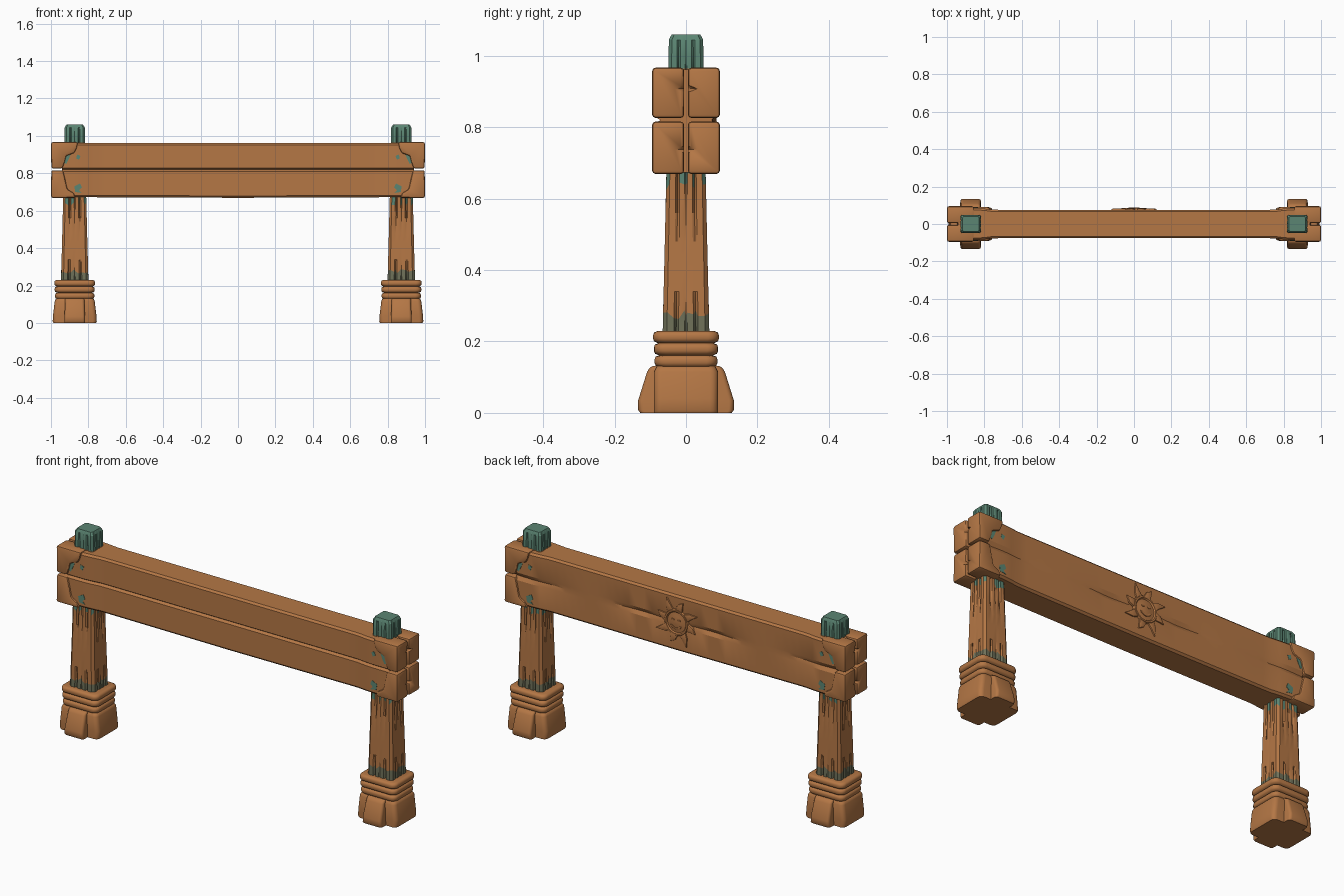
import bpy, bmesh, math, random
from mathutils import Vector

if "Cube" in bpy.data.objects:
    bpy.data.objects.remove(bpy.data.objects["Cube"])

random.seed(4)


def material(name, rgb):
    m = bpy.data.materials.new(name)
    m.diffuse_color = (*rgb, 1)
    m.use_nodes = True
    m.node_tree.nodes["Principled BSDF"].inputs["Base Color"].default_value = m.diffuse_color
    return m


MATS = [material("brown_wood", (0.46, 0.185, 0.06)),
        material("teal_paint", (0.105, 0.235, 0.17)),
        material("worn_paint", (0.16, 0.165, 0.10))]


def finish(name, bm, rule=None, angle=35):
    bmesh.ops.recalc_face_normals(bm, faces=bm.faces)
    for f in bm.faces:
        f.material_index = rule(f.calc_center_median()) if rule else 0
    me = bpy.data.meshes.new(name)
    bm.to_mesh(me)
    bm.free()
    for m in MATS:
        me.materials.append(m)
    ob = bpy.data.objects.new(name, me)
    bpy.context.collection.objects.link(ob)
    bpy.ops.object.select_all(action='DESELECT')
    ob.select_set(True)
    bpy.context.view_layer.objects.active = ob
    bpy.ops.object.shade_smooth_by_angle(angle=math.radians(angle))
    return ob


def loft(name, rings, rule=None, angle=35):
    """Skin a list of equal-length point rings and close both ends."""
    bm = bmesh.new()
    vs = [[bm.verts.new(p) for p in r] for r in rings]
    n = len(vs[0])
    for a, b in zip(vs, vs[1:]):
        for i in range(n):
            j = (i + 1) % n
            bm.faces.new((a[i], a[j], b[j], b[i]))
    bm.faces.new(vs[0])
    bm.faces.new(vs[-1])
    return finish(name, bm, rule, angle)


def prism(name, pts, y0, y1, bevel=0.0, mat=0):
    """Extrude an x-z outline along y, with rounded edges."""
    bm = bmesh.new()
    a = [bm.verts.new((x, y0, z)) for x, z in pts]
    b = [bm.verts.new((x, y1, z)) for x, z in pts]
    n = len(pts)
    for i in range(n):
        j = (i + 1) % n
        bm.faces.new((a[i], a[j], b[j], b[i]))
    bm.faces.new(a)
    bm.faces.new(b)
    bmesh.ops.recalc_face_normals(bm, faces=bm.faces)
    if bevel:
        bmesh.ops.bevel(bm, geom=bm.edges[:], offset=bevel, segments=2,
                        profile=0.5, affect='EDGES', clamp_overlap=True)
    return finish(name, bm, lambda c: mat)


def rounded_rect(cx, cy, hx, hy, r, z):
    pts = []
    for k, (sx, sy) in enumerate(((1, 1), (-1, 1), (-1, -1), (1, -1))):
        for i in range(5):
            t = math.pi / 2 * (k + i / 4)
            pts.append((cx + sx * (hx - r) + r * math.cos(t),
                        cy + sy * (hy - r) + r * math.sin(t), z))
    return pts


def lerp(table, z):
    for (a, u), (b, v) in zip(table, table[1:]):
        if z <= b:
            return u + (v - u) * max(0, (z - a) / (b - a))
    return table[-1][1]


# Plank beam: seam along the whole front, fading seam on the back
def beam_section(x):
    ax = abs(x)
    flare = min(1, max(0, (ax - 0.74) / 0.1))
    w = 0.076 + 0.010 * flare * flare * (3 - 2 * flare)
    gb = 0.013 * max(0, 1 - abs(ax - 0.2) / 0.25) + 0.014 * max(0, (ax - 0.55) / 0.4)
    zb, zt, g = 0.669 + 0.004 * ax, 0.962, 0.014
    sec = [(-w + .01, zb), (w - .01, zb), (w, zb + .01), (w, .80), (w - gb, .82), (w, .84),
           (w, zt - .01), (w - .01, zt), (-w + .01, zt), (-w, zt - .01),
           (-w, .829), (-w + g, .82), (-w, .811), (-w, zb + .01)]
    return [(x, y, z) for y, z in sec]


loft("beam", [beam_section(-0.94 + 1.88 * i / 40) for i in range(41)], angle=25)

# Cracked posts: groove columns on each side, depth changing with height
CX = 0.873
SIDE = [-.82, -.52, -.42, -.32, -.07, 0, .07, .32, .42, .52, .82]
LOW = [(0.2, .016), (0.25, .014), (0.34, 0), (0.48, 0), (0.67, .017),
       (0.93, .012), (1.02, .004), (1.06, 0)]
WIDTH = [(0.2, .066), (0.45, .060), (0.67, .055), (0.93, .050), (1.045, .048), (1.06, .040)]
LEVELS = [.2, .24, .275, .34, .42, .48, .56, .635, .67, .72, .93, .965, 1.0, 1.045, 1.06]


def post_ring(cx, z, jitter):
    h, depth, pts = lerp(WIDTH, z), lerp(LOW, z), []
    for k in range(4):
        c, s = round(math.cos(k * math.pi / 2)), round(math.sin(k * math.pi / 2))
        for i, t in enumerate(SIDE):
            d = depth * {2: 1, 8: 0.9, 5: 0.35}.get(i, 0)
            u, v = h - d, t * h
            x, y = u * c - v * s, u * s + v * c
            pts.append((cx + x * 1.12, y, z + jitter[k * 11 + i]))
    return pts


def post_rule(c):
    if c.z > 0.955:
        return 1
    if c.z < 0.285:
        return 2
    if 0.63 < c.z < 0.70 and math.sin(c.x * 190 + c.y * 120) > 0.25:
        return 1
    return 0


for sx, side in ((-1, "left"), (1, "right")):
    cx = sx * CX
    rings = []
    for z in LEVELS:
        amp = 0.012 if z in (.275, .635) else 0
        rings.append(post_ring(cx, z, [random.uniform(-amp, amp) for _ in range(44)]))
    loft(side + "_post", rings, post_rule, 30)

    # Collar of three stacked rope-like bands
    rings = []
    for b in range(3):
        for f, inset in ((0, .012), (.12, .003), (.35, 0), (.65, 0), (.88, .003), (1, .012)):
            z = 0.128 + 0.034 * (b + f * 0.98)
            r = inset - 0.002 * b
            rings.append(rounded_rect(cx, 0, .105 - r, .088 - r, .03, z))
    loft(side + "_collar", rings, angle=50)

    # Foot: wide block with a flared toe at front and back
    prof = [(0, .114), (.008, .118), (.04, .116), (.115, .107), (.126, .103), (.132, .094)]
    loft(side + "_foot", [rounded_rect(cx, 0, h, .09 - max(0, z - .115) * .5, .022, z)
                          for z, h in prof], angle=45)
    prof = [(0, .128), (.008, .134), (.035, .134), (.115, .109), (.126, .102), (.132, .092)]
    loft(side + "_foot_toes", [rounded_rect(cx, 0, .056 - z * .04, h, .014, z)
                               for z, h in prof], angle=45)

    # Diamond notches cut where the end blocks meet
    bm = bmesh.new()
    for z in (0.908, 0.738):
        o = Vector((sx * 1.0, 0, z))
        p = [bm.verts.new(o + Vector(v)) for v in
             ((.03, 0, 0), (-.03, 0, 0), (0, .032, 0), (0, -.032, 0), (0, 0, .014), (0, 0, -.014))]
        for a in (0, 1):
            for b in (2, 3):
                for c in (4, 5):
                    bm.faces.new((p[a], p[b], p[c]))
    cutter = finish(side + "_notch_cutter", bm)
    cutter.hide_render = True
    cutter.hide_viewport = True

    # Four end blocks with ragged inner edges
    upper = [(.855, .967), (1.0, .967), (.998, .826), (.938, .826), (.925, .865),
             (.918, .893), (.875, .908), (.862, .935)]
    lower = [(.935, .816), (.998, .816), (1.0, .669), (.868, .669), (.878, .695),
             (.912, .715), (.922, .76)]
    for tag, outline in (("upper", upper), ("lower", lower)):
        for sy, face in ((-1, "front"), (1, "back")):
            ob = prism(f"{side}_{tag}_{face}_end_block", [(sx * x, z) for x, z in outline],
                       sy * .005, sy * .095, .010)
            mod = ob.modifiers.new("notch", 'BOOLEAN')
            mod.operation, mod.object, mod.solver = 'DIFFERENCE', cutter, 'EXACT'

    # Flaked paint patches beside the end blocks
    patches = [[(.93, .89), (.895, .9), (.905, .875), (.918, .85), (.93, .855)],
               [(.875, .73), (.845, .745), (.835, .725), (.85, .71), (.835, .695), (.87, .70)],
               [(.86, .90), (.842, .893), (.85, .872), (.865, .88)]]
    for i, patch in enumerate(patches):
        for sy, face in ((-1, "front"), (1, "back")):
            prism(f"{side}_{face}_paint_patch_{i}", [(sx * x, z) for x, z in patch],
                  sy * .082, sy * .0875, mat=1)

# Carved sun on the back of the beam
SZ = 0.822


def polar(r, t):
    return (r * math.cos(t), SZ + r * math.sin(t))


disc = [(.070, .068), (.070, .080), (.066, .085), (.058, .085), (.053, .079),
        (.050, .079), (.035, .083), (.004, .085)]
loft("sun_disc", [[(polar(r, math.tau * i / 32)[0], y, polar(r, math.tau * i / 32)[1])
                   for i in range(32)] for r, y in disc], angle=40)
for i in range(8):
    t = math.tau * i / 8 + 0.2
    tip = 0.135 if i % 2 else 0.118
    prism(f"sun_ray_{i}", [polar(.066, t - .33), polar(.095, t - .12), polar(tip, t + .14),
                           polar(.092, t + .2), polar(.066, t + .33)], .068, .083, .004)
smile = [polar(.036, math.pi * (1.15 + .7 * i / 8)) for i in range(9)]
smile += [polar(.026, math.pi * (1.8 - .6 * i / 8)) for i in range(9)]
prism("sun_smile", smile, .078, .087, .001)
for s in (-1, 1):
    eye = [(s * .018 + .009 * math.cos(math.tau * i / 10),
            SZ + .014 + .005 * math.sin(math.tau * i / 10)) for i in range(10)]
    prism("sun_eye_" + ("left" if s < 0 else "right"), eye, .078, .087, .001)
